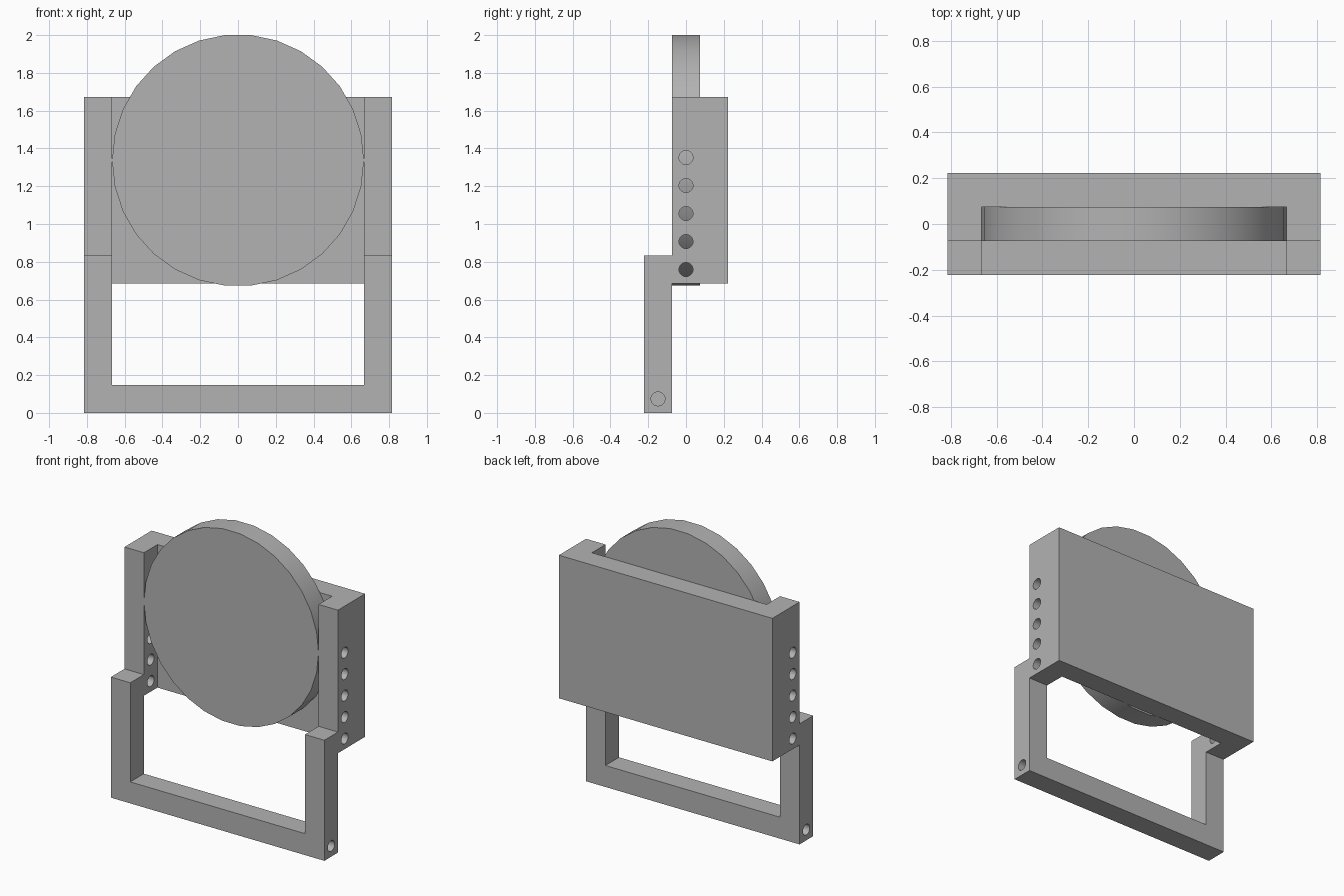
import bpy
import bmesh
from math import pi, cos, radians
from mathutils import Matrix, Vector

cube = bpy.data.objects.get("Cube")
if cube:
    bpy.data.objects.remove(cube, do_unlink=True)

U = 2 / 13.5            # bar thickness, the unit of the whole design
HALF = 5.5 * U          # half of the outer width
INNER = 4.5 * U         # half of the inner width, also the disc radius
SIDES = 30
BOTTOM, TOP = 0.686, 1.673
DISC_Z = 2 - INNER * cos(pi / SIDES)

gray = bpy.data.materials.new("plain gray")
gray.use_nodes = True
gray.diffuse_color = (0.45, 0.45, 0.45, 1)
gray.node_tree.nodes["Principled BSDF"].inputs["Base Color"].default_value = gray.diffuse_color


def make_object(name, bm):
    bmesh.ops.recalc_face_normals(bm, faces=bm.faces)
    mesh = bpy.data.meshes.new(name)
    bm.to_mesh(mesh)
    bm.free()
    mesh.materials.append(gray)
    obj = bpy.data.objects.new(name, mesh)
    bpy.context.collection.objects.link(obj)
    return obj


def extrude_profile(name, points, direction):
    bm = bmesh.new()
    face = bm.faces.new([bm.verts.new(p) for p in points])
    new = bmesh.ops.extrude_face_region(bm, geom=[face])["geom"]
    verts = [g for g in new if isinstance(g, bmesh.types.BMVert)]
    bmesh.ops.translate(bm, verts=verts, vec=Vector(direction))
    return make_object(name, bm)


def add_cylinder(bm, radius, depth, axis, center):
    turn = Matrix.Rotation(pi / 2, 4, "Y" if axis == "X" else "X")
    bmesh.ops.create_cone(bm, cap_ends=True, segments=SIDES, radius1=radius,
                          radius2=radius, depth=depth,
                          matrix=Matrix.Translation(center) @ turn)


def smooth(obj):
    bpy.ops.object.select_all(action="DESELECT")
    obj.select_set(True)
    bpy.context.view_layer.objects.active = obj
    bpy.ops.object.shade_smooth_by_angle(angle=radians(30))


def drill(obj, y, heights):
    # Matching round holes, one bar deep, from both outer sides
    bm = bmesh.new()
    for z in heights:
        for side in (-1, 1):
            add_cylinder(bm, U / 4, 1.2 * U, "X", (side * 5.1 * U, y, z))
    cutter = make_object("hole_cutter", bm)
    cutter.hide_render = True
    mod = obj.modifiers.new("holes", "BOOLEAN")
    mod.operation = "DIFFERENCE"
    mod.solver = "EXACT"
    mod.object = cutter
    bpy.context.view_layer.objects.active = obj
    bpy.ops.object.modifier_apply(modifier=mod.name)
    bpy.data.objects.remove(cutter, do_unlink=True)
    smooth(obj)


# U-shaped outline: outer box open on one side
def u_outline(closed_end, inner_end, open_end):
    return [(-HALF, closed_end), (HALF, closed_end), (HALF, open_end), (INNER, open_end),
            (INNER, inner_end), (-INNER, inner_end), (-INNER, open_end), (-HALF, open_end)]


# Housing: back plate with two side walls, open to the front
housing = extrude_profile(
    "housing", [(x, y, BOTTOM) for x, y in u_outline(1.5 * U, U / 2, -U / 2)],
    (0, 0, TOP - BOTTOM))
drill(housing, 0, [0.759 + i * U for i in range(5)])

# Handle frame: crossbar with two uprights in front of the housing
frame = extrude_profile(
    "handle_frame", [(x, -1.5 * U, z) for x, z in u_outline(0, U, 0.832)],
    (0, U, 0))
drill(frame, -U, [U / 2])

# Disc held between the side walls, a corner touching each wall
bm = bmesh.new()
add_cylinder(bm, INNER, U, "Y", (0, 0, DISC_Z))
rightmost = max(v.co.x for v in bm.verts)
if rightmost < INNER - 0.001:
    bmesh.ops.rotate(bm, verts=bm.verts, cent=(0, 0, DISC_Z),
                     matrix=Matrix.Rotation(pi / 2, 3, "Y"))
disc = make_object("disc", bm)
smooth(disc)
